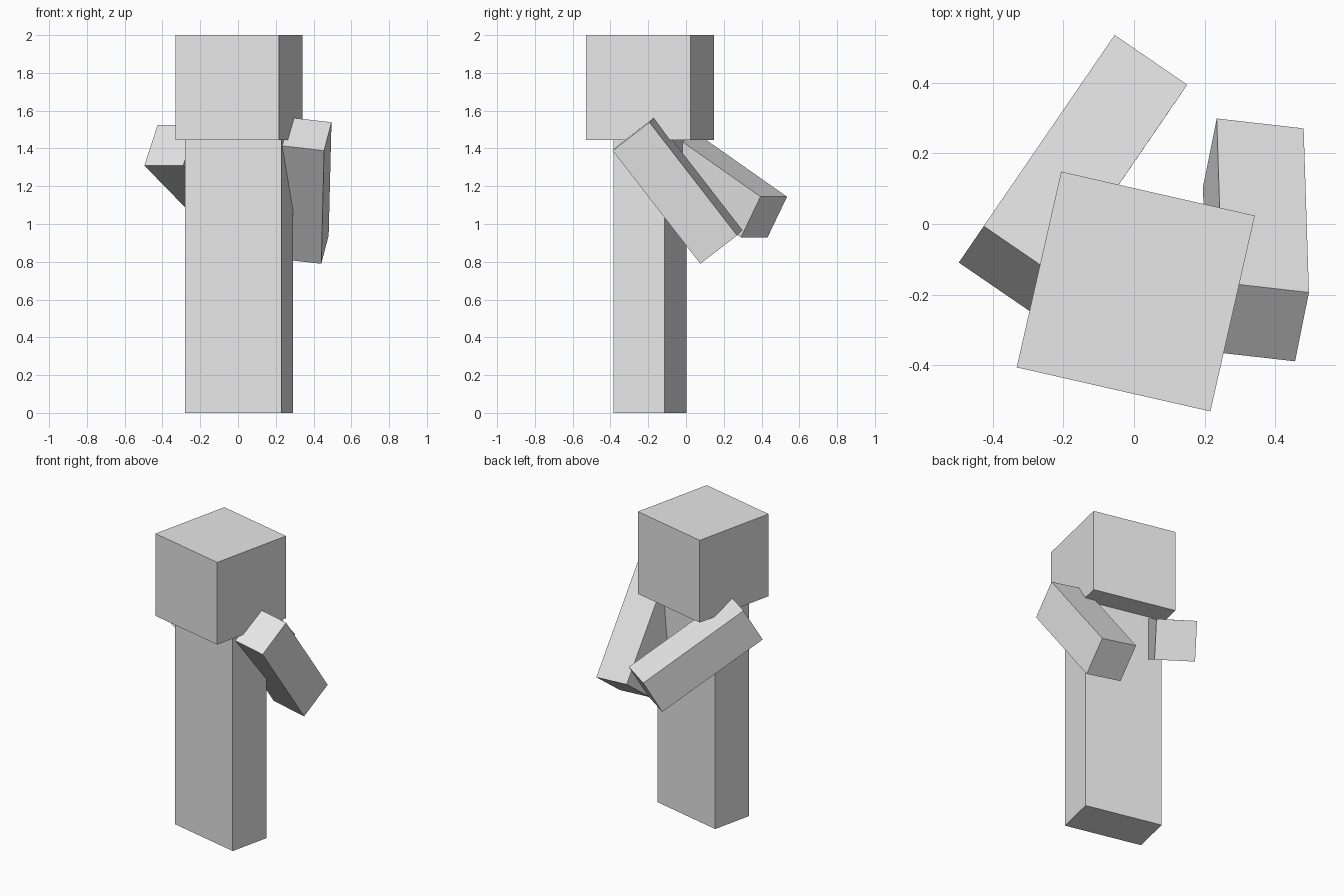
import bpy, bmesh, math
from mathutils import Matrix, Vector

if "Cube" in bpy.data.objects:
    bpy.data.objects.remove(bpy.data.objects["Cube"])

grey = bpy.data.materials.new("plain_grey")
grey.diffuse_color = (0.8, 0.8, 0.8, 1)
grey.use_nodes = True
grey.node_tree.nodes["Principled BSDF"].inputs["Base Color"].default_value = grey.diffuse_color


def box(name, size, matrix):
    """Box of the given size, placed by a world matrix."""
    bm = bmesh.new()
    bmesh.ops.create_cube(bm, size=1)
    bmesh.ops.scale(bm, vec=size, verts=bm.verts)
    mesh = bpy.data.meshes.new(name)
    bm.to_mesh(mesh)
    bm.free()
    mesh.materials.append(grey)
    obj = bpy.data.objects.new(name, mesh)
    bpy.context.collection.objects.link(obj)
    obj.matrix_world = matrix
    return obj


# Whole figure is turned about the vertical axis
figure = Matrix.Translation((0.005, -0.191, 0)) @ Matrix.Rotation(math.radians(-12.8), 4, 'Z')
W, D = 0.523, 0.277          # body width and depth
HIP, NECK, TOP = 0.77, 1.445, 2.0


def upright(name, x, width, depth, z0, z1):
    box(name, (width, depth, z1 - z0), figure @ Matrix.Translation((x, 0, (z0 + z1) / 2)))


# Head, torso and legs
upright("head", 0, 0.562, 0.568, NECK, TOP)
upright("torso", 0, W, D, HIP, NECK)
for side, sign in (("left", -1), ("right", 1)):
    upright(side + "_leg", sign * W / 4, W / 2, D, 0, HIP)


def arm(name, centre, across, down):
    """Square-section arm; across = width direction, down = shoulder to hand."""
    z = -Vector(down).normalized()
    x = Vector(across)
    x = (x - z * x.dot(z)).normalized()
    rot = Matrix((x, z.cross(x), z)).transposed().to_4x4()
    box(name, (0.249, 0.249, 0.758), Matrix.Translation(centre) @ rot)


# Arms swung backwards
arm("right_arm", (0.345, -0.045, 1.178), (-0.245, 0.03, 0.025), (-0.015, 0.465, -0.60))
arm("left_arm", (-0.1725, 0.1425, 1.227), (0.205, -0.14, 0), (0.37, 0.54, -0.38))
